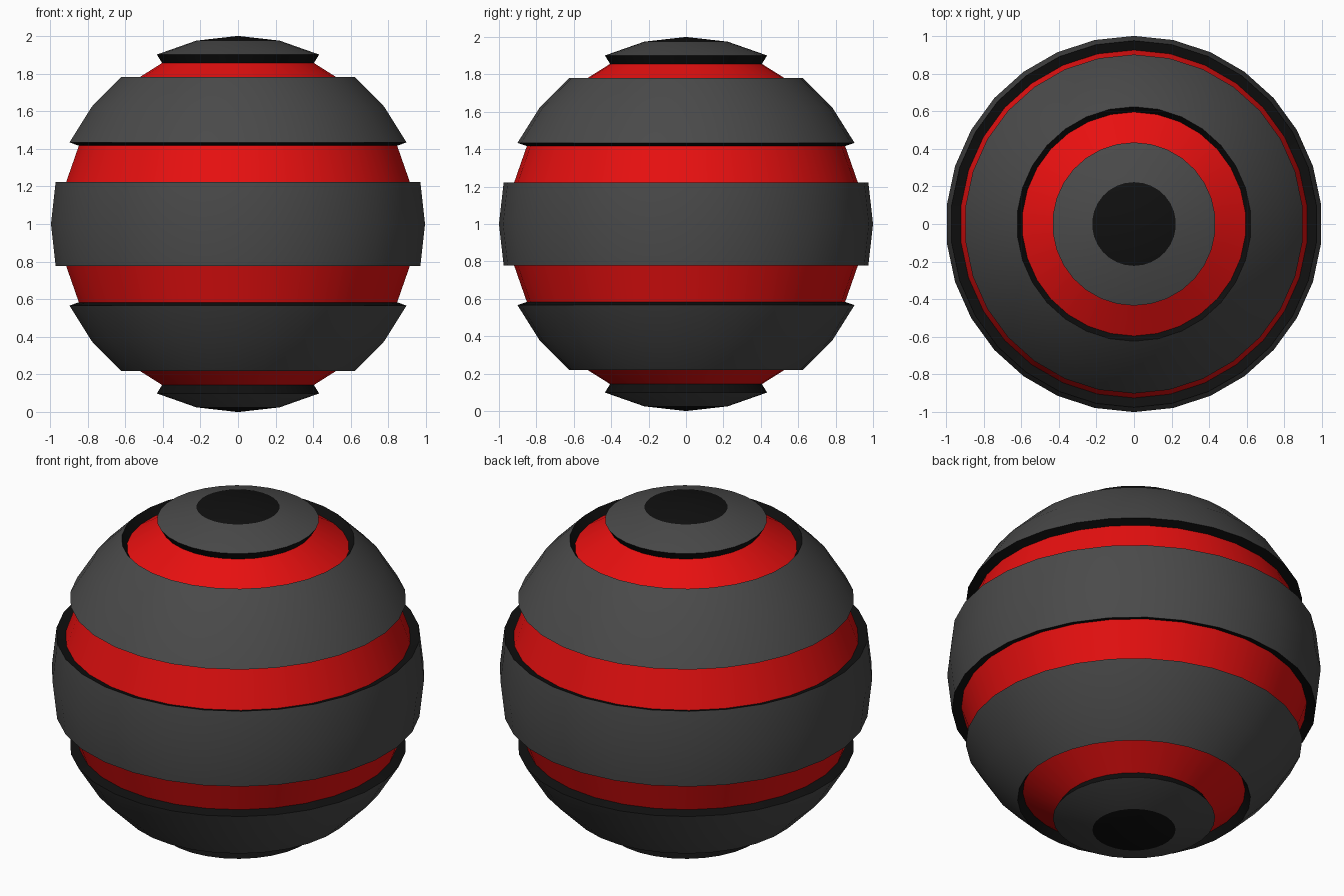
import bpy, bmesh, math

if "Cube" in bpy.data.objects:
    bpy.data.objects.remove(bpy.data.objects["Cube"])

SEGMENTS, RINGS, DEPTH = 30, 14, 0.053


def material(name, colour):
    m = bpy.data.materials.new(name)
    m.diffuse_color = (*colour, 1)
    m.use_nodes = True
    m.node_tree.nodes["Principled BSDF"].inputs["Base Color"].default_value = m.diffuse_color
    return m


GREY = material("dark grey", (0.068, 0.068, 0.068))
RED = material("red", (0.8, 0.005, 0.005))
BLACK = material("black", (0.005, 0.005, 0.005))


def ring(i):
    """Profile point (radius, height) on the unit ball."""
    a = math.pi * i / RINGS
    return (math.sin(a), math.cos(a))


def sunk(i, groove):
    """Ring point pushed in along the normal of the groove starting at ring `groove`."""
    a = math.pi * (groove + 0.5) / RINGS
    r, z = ring(i)
    return (r - DEPTH * math.sin(a), z - DEPTH * math.cos(a))


def lathe(name, profile, mats):
    """Spin a top-to-bottom profile; mats gives one material per profile step."""
    bm = bmesh.new()
    loops = []
    for r, z in profile:
        loops.append([bm.verts.new((r * math.sin(2 * math.pi * -s / SEGMENTS),
                                    r * math.cos(2 * math.pi * -s / SEGMENTS), z + 1))
                      for s in range(SEGMENTS)])
    slots = list(dict.fromkeys(mats))
    for k, m in enumerate(mats):
        a, b = loops[k], loops[k + 1]
        for s in range(SEGMENTS):
            t = (s + 1) % SEGMENTS
            f = bm.faces.new((a[s], b[s], b[t], a[t]))
            f.material_index = slots.index(m)
    bmesh.ops.remove_doubles(bm, verts=bm.verts, dist=1e-5)  # close the poles
    me = bpy.data.meshes.new(name)
    bm.to_mesh(me)
    bm.free()
    for m in slots:
        me.materials.append(m)
    ob = bpy.data.objects.new(name, me)
    bpy.context.collection.objects.link(ob)
    bpy.ops.object.select_all(action='DESELECT')
    ob.select_set(True)
    bpy.context.view_layer.objects.active = ob
    bpy.ops.object.shade_smooth_by_angle(angle=math.radians(30))


def both(name, profile, mats):
    """Upper part and its mirror image below the equator."""
    lathe("upper_" + name, profile, mats)
    lathe("lower_" + name, [(r, -z) for r, z in reversed(profile)], mats[::-1])


# End caps with black poles and a black rim
both("cap", [(0, 1), ring(1), ring(2), sunk(2, 2)], [BLACK, GREY, BLACK])
# Sunken red grooves
both("outer_groove", [sunk(2, 2), sunk(3, 2)], [RED])
both("inner_groove", [sunk(5, 5), sunk(6, 5)], [RED])
# Raised grey bands with black rims
both("band", [sunk(3, 2), ring(3), ring(4), ring(5), sunk(5, 5)],
     [BLACK, GREY, GREY, BLACK])
# Belt around the equator
lathe("belt", [sunk(6, 5), ring(6), ring(7), ring(8), sunk(8, 8)],
      [BLACK, GREY, GREY, BLACK])
